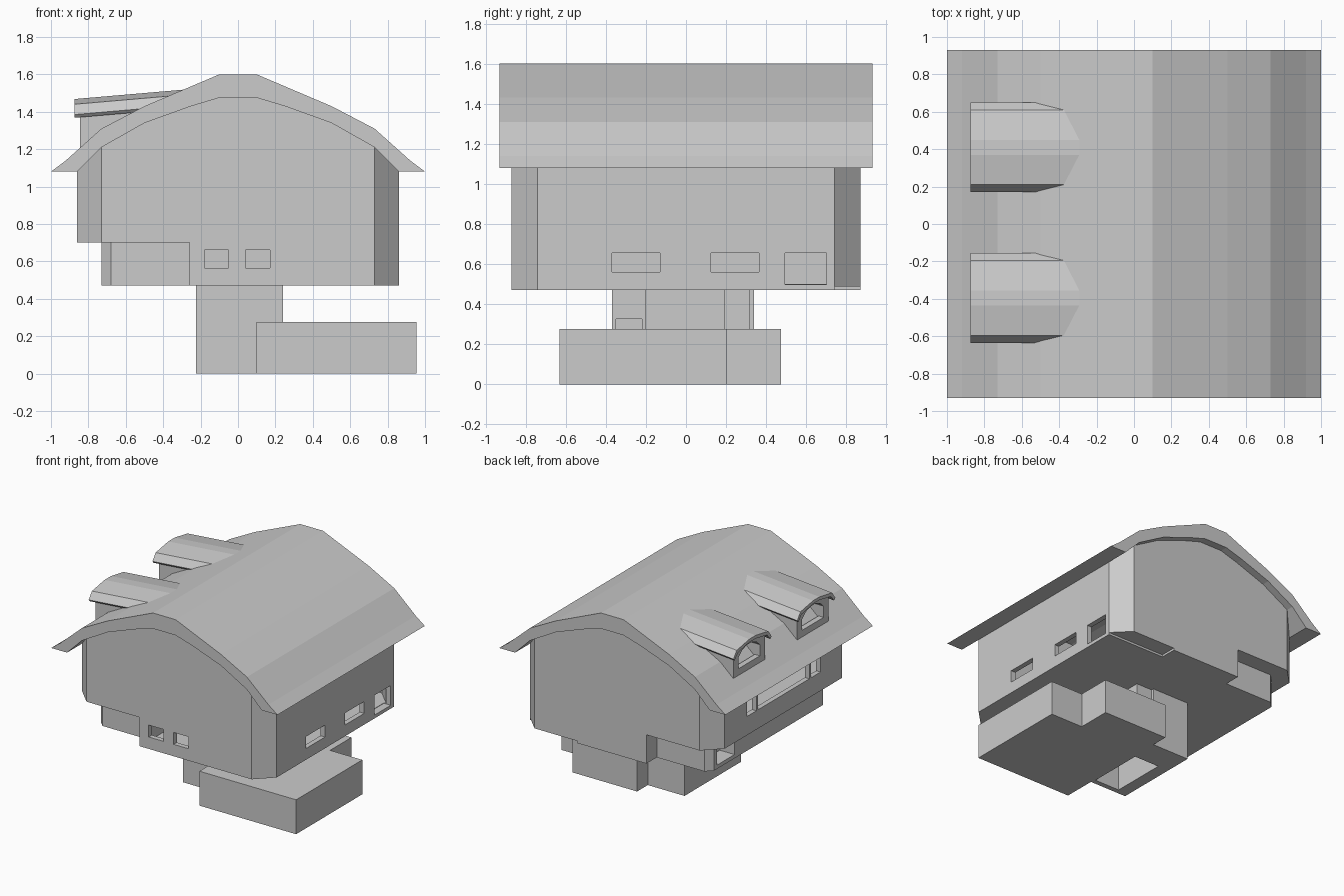
import bpy, bmesh
from mathutils import Vector

if "Cube" in bpy.data.objects:
    bpy.data.objects.remove(bpy.data.objects["Cube"])

AXES = {"x": lambda a, b, t: (t, a, b),   # profile in y-z
        "y": lambda a, b, t: (a, t, b),   # profile in x-z
        "z": lambda a, b, t: (a, b, t)}   # profile in x-y


def prism(name, pts, axis, lo, hi, slope=0.0):
    """Extrude a profile along an axis; slope lifts the far end in z."""
    bm = bmesh.new()
    put = AXES[axis]
    a = [bm.verts.new(put(p, q, lo)) for p, q in pts]
    b = [bm.verts.new(Vector(put(p, q, hi)) + Vector((0, 0, slope))) for p, q in pts]
    n = len(pts)
    bm.faces.new(a)
    bm.faces.new(b[::-1])
    for i in range(n):
        bm.faces.new((a[i], b[i], b[(i + 1) % n], a[(i + 1) % n]))
    bmesh.ops.recalc_face_normals(bm, faces=bm.faces)
    me = bpy.data.meshes.new(name)
    bm.to_mesh(me)
    bm.free()
    ob = bpy.data.objects.new(name, me)
    bpy.context.collection.objects.link(ob)
    return ob


def box(name, x0, x1, y0, y1, z0, z1):
    return prism(name, [(x0, y0), (x1, y0), (x1, y1), (x0, y1)], "z", z0, z1)


def boolean(ob, tool, op="DIFFERENCE"):
    """Apply a boolean and discard the cutter."""
    mod = ob.modifiers.new("cut", "BOOLEAN")
    mod.operation, mod.object, mod.solver = op, tool, "EXACT"
    dg = bpy.context.evaluated_depsgraph_get()
    ob_new = bpy.data.meshes.new_from_object(ob.evaluated_get(dg))
    ob.modifiers.clear()
    ob.data = ob_new
    bpy.data.objects.remove(tool)


def mirrored(half):
    """Right half of a profile, mirrored to run right to left."""
    return half + [(-x, z) for x, z in reversed(half)]


def chamfered(x, y, c):
    return [(x, -y + c), (x, y - c), (x - c, y), (-x + c, y),
            (-x, y - c), (-x, -y + c), (-x + c, -y), (x - c, -y)]


# Curved main roof
outer = [(1.0, 1.08), (0.92, 1.14), (0.73, 1.31), (0.5, 1.43), (0.1, 1.6)]
inner = [(0.86, 1.08), (0.73, 1.21), (0.5, 1.34), (0.25, 1.43), (0.1, 1.475)]
roof = prism("main_roof", mirrored(outer) + mirrored(inner)[::-1], "y", -0.93, 0.93)


# Hollow upper storey with stepped underside and clipped corners
def storey(name, t):
    ob = prism(name, chamfered(0.86 - t, 0.87 - t, 0.13), "z", 0.2, 2)
    under = [(-0.86, 0.70 + t), (-0.26 + t, 0.70 + t), (-0.26 + t, 0.47 + t * 0.75), (0.86, 0.47 + t * 0.75)]
    top = [(x, z - t) for x, z in mirrored(inner)]
    boolean(ob, prism("clip", under + top, "y", -2, 2), "INTERSECT")
    return ob


house = storey("house_walls", 0.0)
boolean(house, storey("cavity", 0.04))
openings = [
    # right wall windows
    (0.8, 0.9, -0.37, -0.13, 0.56, 0.655), (0.8, 0.9, 0.125, 0.365, 0.56, 0.655),
    (0.8, 0.9, 0.495, 0.70, 0.497, 0.655),
    # front windows
    (-0.18, -0.05, -0.9, -0.8, 0.565, 0.66), (0.04, 0.17, -0.9, -0.8, 0.565, 0.66),
    # left window band
    (-0.9, -0.8, 0.34, 0.46, 0.85, 1.02), (-0.9, -0.8, -0.33, 0.32, 0.85, 1.02),
    (-0.9, -0.8, -0.47, -0.35, 0.85, 1.02),
    # shallow step under the back right corner
    (0.35, 0.9, 0.74, 0.9, 0.4, 0.487)]
for o in openings:
    boolean(house, box("cutter", *o))

# Set-back storey below the left overhang
lower = prism("lower_left_storey", [(-0.25, -0.74), (-0.25, 0.74), (-0.68, 0.74), (-0.73, 0.69),
                                    (-0.73, -0.69), (-0.68, -0.74)], "z", 0.47, 0.71)
boolean(lower, box("cutter", -0.8, -0.6, 0.43, 0.65, 0.5, 0.66))

# Ground-level base slab and entrance core
prism("base_block", [(0.1, -0.63), (0.955, -0.63), (0.955, 0.205), (0.67, 0.205),
                     (0.67, 0.475), (0.1, 0.475)], "z", 0, 0.275)
core = prism("entrance_core", [(-0.225, -0.37), (0.24, -0.37), (0.24, -0.2), (0.1, -0.2),
                               (0.1, 0.34), (-0.225, 0.34)], "z", 0, 0.48)
boolean(core, box("cutter", -0.13, 0.09, -0.33, 0.12, -0.1, 0.3))
boolean(core, box("cutter", 0.2, 0.3, -0.35, -0.22, 0.276, 0.325))
box("core_side_wall", 0.09, 0.24, 0.19, 0.32, 0.27, 0.48)

# Two dormers on the left roof slope
half_top = [(0.24, 1.385), (0.2, 1.44), (0.04, 1.468)]
half_low = [(0.225, 1.368), (0.185, 1.415), (0.04, 1.443)]
half_wall = [(0.2, 1.17), (0.2, 1.40), (0.04, 1.447)]
half_open = [(0.135, 1.17), (0.135, 1.35), (0.09, 1.39), (0.03, 1.41)]
for side, cy in (("back", 0.41), ("front", -0.395)):
    shift = lambda pts: [(y + cy, z) for y, z in pts]
    prism("dormer_roof_" + side, shift(mirrored(half_top) + mirrored(half_low)[::-1]),
          "x", -0.875, -0.26, 0.053)
    prism("dormer_wall_" + side, shift(mirrored(half_wall) + mirrored(half_open)[::-1]),
          "x", -0.845, -0.45)
    # low sill closing the bottom of the opening
    box("dormer_sill_" + side, -0.845, -0.80, cy - 0.14, cy + 0.14, 1.17, 1.26)
